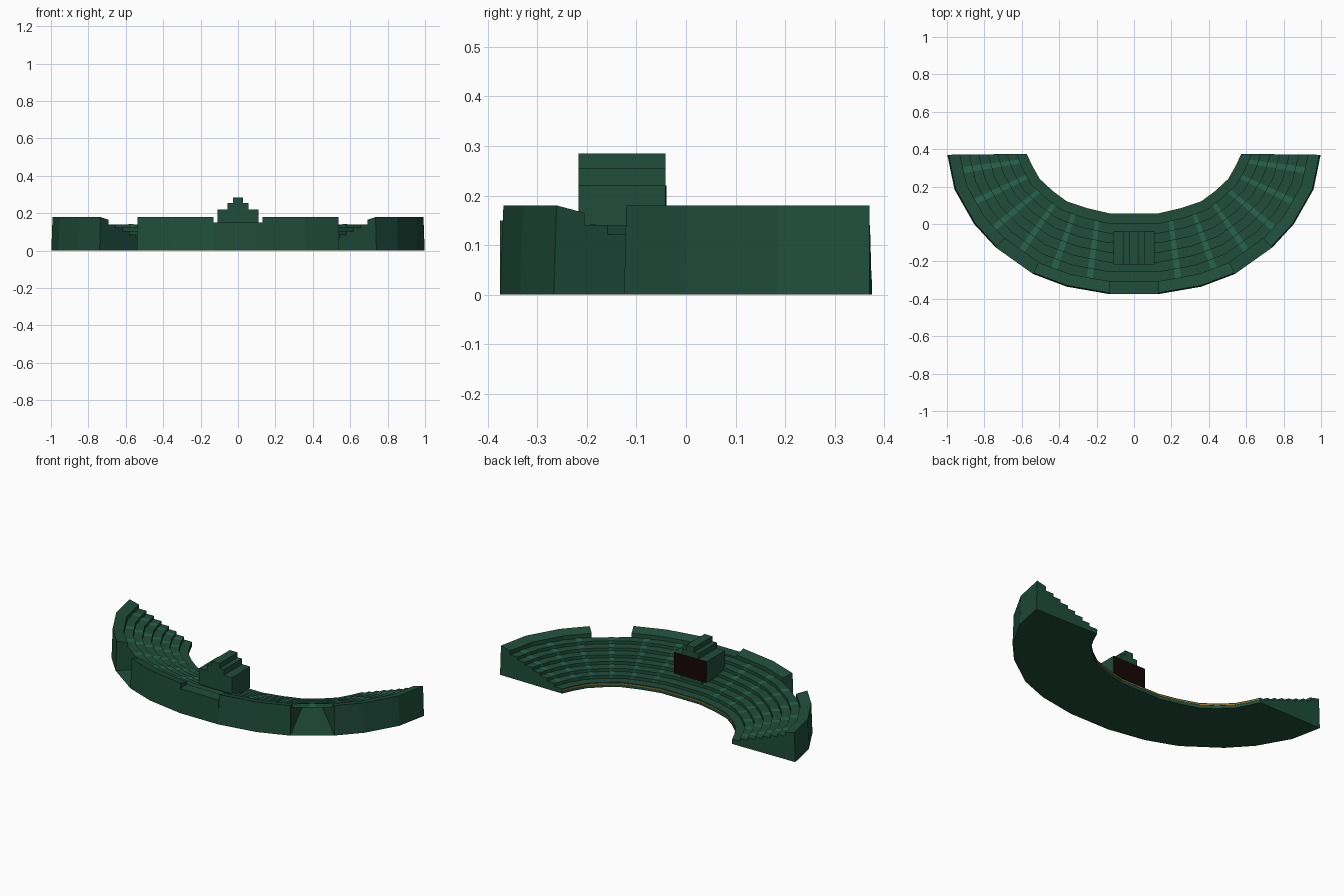
import bpy, bmesh
from mathutils import Vector

if "Cube" in bpy.data.objects:
    bpy.data.objects.remove(bpy.data.objects["Cube"])


def material(name, col):
    m = bpy.data.materials.new(name)
    m.diffuse_color = (*col, 1)
    m.use_nodes = True
    m.node_tree.nodes["Principled BSDF"].inputs["Base Color"].default_value = m.diffuse_color
    return m


GREEN = material("dark_green", (0.014, 0.075, 0.045))
LIGHT = material("aisle_green", (0.022, 0.125, 0.08))
BLACK = material("screen_black", (0.008, 0.002, 0.002))
GOLD = material("gold_trim", (0.35, 0.17, 0.02))

# Plan of the right half: inner and outer corners of each station
INNER = [(.13, .055), (.25, .083), (.36, .12), (.435, .175), (.505, .24), (.545, .31), (.575, .375)]
OUTER = [(.13, -.375), (.36, -.335), (.54, -.267), (.74, -.125), (.855, 0), (.96, .185), (.998, .37)]
STATIONS = [(Vector(a), Vector(b)) for a, b in zip(INNER, OUTER)]

# Stepped seating profile: (fraction from inner to outer edge, height)
ROWS, T_TOP, Z0, Z1 = 7, 0.84, 0.03, 0.14
STEPS = []
for k in range(ROWS):
    z = Z0 + (Z1 - Z0) * k / (ROWS - 1)
    STEPS += [(T_TOP * k / ROWS, z), (T_TOP * (k + 1) / ROWS, z)]
RIM = [(T_TOP, .165), (.985, .18), (1, 0)]


def loft(name, stations, profile, mat, closed=True, mirror=True, lift=0):
    """Sweep a cross-section through the plan stations."""
    bm = bmesh.new()
    rings = []
    for a, b in stations:
        rings.append([bm.verts.new((*a.lerp(b, t), z + lift)) for t, z in profile])
    n = len(profile)
    for r, s in zip(rings, rings[1:]):
        for i in range(n if closed else n - 1):
            j = (i + 1) % n
            bm.faces.new((r[i], s[i], s[j], r[j]))
    if closed:
        bm.faces.new(rings[0])
        bm.faces.new(rings[-1][::-1])
    bmesh.ops.recalc_face_normals(bm, faces=bm.faces)
    return finish(name, bm, mat, mirror)


def finish(name, bm, mat, mirror=False):
    me = bpy.data.meshes.new(name)
    bm.to_mesh(me)
    bm.free()
    me.materials.append(mat)
    ob = bpy.data.objects.new(name, me)
    bpy.context.collection.objects.link(ob)
    if mirror:
        ob.modifiers.new("mirror", 'MIRROR').use_mirror_merge = False
    return ob


def box(name, x, y0, y1, z0, z1, mat):
    bm = bmesh.new()
    bmesh.ops.create_cube(bm, size=1)
    for v in bm.verts:
        v.co = (v.co.x * 2 * x, y0 + (v.co.y + .5) * (y1 - y0), z0 + (v.co.z + .5) * (z1 - z0))
    return finish(name, bm, mat)


# Stands with full outer walls
full = [(0, 0)] + STEPS + RIM
loft("front_stand", STATIONS[0:3], full, GREEN)
loft("side_stand", STATIONS[3:7], full, GREEN)

# Entrance bay: seating and floor without outer wall
loft("entrance_bay", STATIONS[2:4], [(1, 0), (0, 0)] + STEPS, GREEN, closed=False)

# Lower centre stand
a, b = STATIONS[0]
flip = Vector((-1, 1))
centre = [(a * flip, b * flip), (a, b)]
loft("centre_stand", centre, [(0, 0)] + STEPS + [(T_TOP, .15), (1, .15), (1, 0)],
     GREEN, mirror=False)

# Lighter aisle strips down the middle of each bay
for i in range(6):
    (a0, b0), (a1, b1) = STATIONS[i], STATIONS[i + 1]
    ma, mb = (a0 + a1) / 2, (b0 + b1) / 2
    da, db = (a1 - a0).normalized() * .01, (b1 - b0).normalized() * .018
    loft(f"aisle_{i + 1}", [(ma - da, mb - db), (ma + da, mb + db)],
         STEPS[1:], LIGHT, closed=False, lift=.003)

# Gold line along the front edge
loft("front_trim", STATIONS, [(-.004, .018), (-.004, .024), (.002, .024), (.002, .018)], GOLD)
loft("centre_trim", centre, [(-.004, .018), (-.004, .024), (.002, .024), (.002, .018)], GOLD, mirror=False)

# Control booth: support, stepped tiers and dark screen
box("booth_support", .07, -.215, -.05, .04, .09, GREEN)
box("booth_body", .11, -.217, -.042, .09, .22, GREEN)
box("booth_middle_tier", .056, -.217, -.041, .22, .255, GREEN)
box("booth_top_tier", .027, -.217, -.041, .255, .285, GREEN)
box("booth_screen", .11, -.042, -.039, .09, .22, BLACK)
